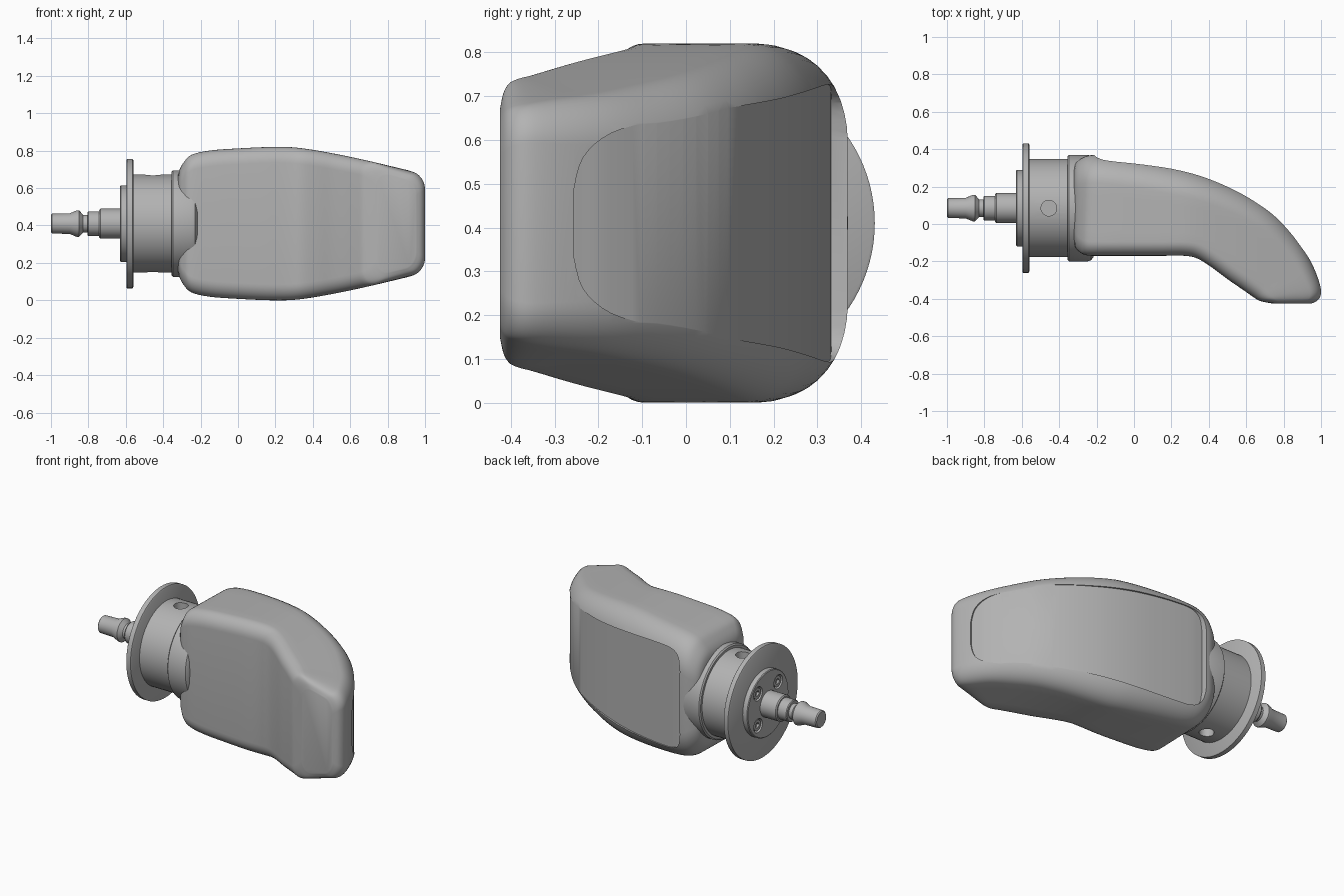
import bpy, bmesh, math
from mathutils import Vector, Matrix

if "Cube" in bpy.data.objects:
    bpy.data.objects.remove(bpy.data.objects["Cube"], do_unlink=True)

AXIS_Y, MID_Z = 0.085, 0.41

grey = bpy.data.materials.new("plain_grey")
grey.use_nodes = True
grey.diffuse_color = (0.45, 0.45, 0.45, 1)
grey.node_tree.nodes["Principled BSDF"].inputs["Base Color"].default_value = (0.45, 0.45, 0.45, 1)


def finish(name, bm):
    bmesh.ops.remove_doubles(bm, verts=bm.verts, dist=1e-5)
    bmesh.ops.recalc_face_normals(bm, faces=bm.faces)
    mesh = bpy.data.meshes.new(name)
    bm.to_mesh(mesh)
    bm.free()
    obj = bpy.data.objects.new(name, mesh)
    bpy.context.collection.objects.link(obj)
    mesh.materials.append(grey)
    return obj


def shade(obj, angle=35):
    bpy.ops.object.select_all(action='DESELECT')
    obj.select_set(True)
    bpy.context.view_layer.objects.active = obj
    bpy.ops.object.shade_smooth_by_angle(angle=math.radians(angle))


def cut(obj, cutter):
    mod = obj.modifiers.new("cut", 'BOOLEAN')
    mod.operation, mod.solver, mod.object = 'DIFFERENCE', 'EXACT', cutter
    bpy.context.view_layer.objects.active = obj
    bpy.ops.object.modifier_apply(modifier=mod.name)
    bpy.data.objects.remove(cutter, do_unlink=True)


def smooth(points, n):
    """Catmull-Rom curve through points of any dimension."""
    pts = [points[0]] + list(points) + [points[-1]]
    out = []
    for a, b, c, d in zip(pts, pts[1:], pts[2:], pts[3:]):
        for k in range(n):
            t = k / n
            out.append([q + 0.5 * t * (r - p + t * (2*p - 5*q + 4*r - s + t * (3*(q - r) + s - p)))
                        for p, q, r, s in zip(a, b, c, d)])
    return out + [list(points[-1])]


def loft(name, rings):
    bm = bmesh.new()
    rows = [[bm.verts.new(p) for p in ring] for ring in rings]
    for a, b in zip(rows, rows[1:]):
        for i in range(len(a)):
            j = (i + 1) % len(a)
            bm.faces.new((a[i], a[j], b[j], b[i]))
    bm.faces.new(rows[0])
    bm.faces.new(rows[-1])
    return finish(name, bm)


def revolve(name, profile, segs=64):
    """Closed solid turned about the long axis; profile is (x, radius)."""
    def ring(x, r):
        return [(x, AXIS_Y + r * math.cos(math.tau * i / segs),
                 MID_Z + r * math.sin(math.tau * i / segs)) for i in range(segs)]
    return loft(name, [ring(x, r) for x, r in profile])


def cylinder(name, centre, radius, depth, along_x=False, segs=32):
    bm = bmesh.new()
    mat = Matrix.Translation(centre)
    if along_x:
        mat = mat @ Matrix.Rotation(math.pi / 2, 4, 'Y')
    bmesh.ops.create_cone(bm, cap_ends=True, segments=segs, radius1=radius,
                          radius2=radius, depth=depth, matrix=mat)
    return finish(name, bm)


# Body: paired front and back outline points, rim drop, back fillet depth
stations = [
    (-.325, -.06, -.325, .27, .15, .10), (-.315, -.12, -.315, .32, .09, .12),
    (-.29, -.15, -.28, .352, .045, .14), (-.25, -.168, -.23, .368, .012, .15),
    (-.15, -.17, -.15, .366, 0, .15), (0, -.17, .02, .345, 0, .15),
    (.15, -.17, .2, .312, 0, .15), (.27, -.17, .35, .27, 0, .14),
    (.34, -.185, .48, .22, 0, .13), (.42, -.235, .62, .15, 0, .12),
    (.5, -.295, .75, .06, 0, .11), (.58, -.35, .86, -.06, 0, .10),
    (.63, -.385, .93, -.17, 0, .08), (.66, -.405, .98, -.28, 0, .07),
    (.68, -.413, 1.0, -.36, .005, .06), (.71, -.42, .985, -.405, .02, .06),
    (.74, -.425, .95, -.425, .05, .06)]
heights = smooth([(-.4, .36), (-.2, .386), (0, .402), (.2, .41), (.35, .402),
                  (.6, .357), (.9, .287), (1.05, .25)], 6)


def half_height(x):
    for (x0, h0), (x1, h1) in zip(heights, heights[1:]):
        if x <= x1:
            return h0 + (h1 - h0) * (x - x0) / (x1 - x0)
    return heights[-1][1]


def section(fx, fy, bx, by, drop, rb):
    front, back = Vector((fx, fy)), Vector((bx, by))
    width = (back - front).length
    rf = min(.075, .35 * width)
    half = []
    for k in range(9):  # front fillet
        a = k / 8 * math.pi / 2
        half.append((rf * (1 - math.cos(a)), .085 * (1 - math.sin(a))))
    for k in range(1, 5):  # crown
        half.append((rf + (width - rf - rb) * k / 5, 0))
    for k in range(11):  # back fillet
        a = k / 10 * math.pi / 2
        half.append((width - rb * (1 - math.sin(a)), rb * 1.25 * (1 - math.cos(a))))
    top, bottom = [], []
    for t, d in half:
        p = front.lerp(back, t / width)
        h = half_height(p.x) - drop - d
        top.append((p.x, p.y, MID_Z + h))
        bottom.append((p.x, p.y, MID_Z - h))
    return top + bottom[::-1]


body = loft("body", [section(*s) for s in smooth(stations, 4)])

# Recessed panel on the curved back: outline point, depth, half height
panel = smooth([(-.215, .367, .035, .20), (-.195, .367, .035, .275), (-.13, .364, .035, .312),
                (.02, .345, .032, .316), (.2, .312, .027, .308), (.35, .27, .022, .296),
                (.48, .22, .018, .283), (.62, .15, .015, .27), (.75, .06, .012, .255),
                (.86, -.06, .010, .235), (.93, -.17, .008, .205),
                (.96, -.235, .007, .15), (.969, -.258, .006, .07)], 4)
rings = []
for i, (x, y, depth, half) in enumerate(panel):
    a, b = panel[max(i - 1, 0)], panel[min(i + 1, len(panel) - 1)]
    out = Vector((a[1] - b[1], b[0] - a[0])).normalized()
    inner, outer = Vector((x, y)) - out * depth, Vector((x, y)) + out * .08
    rings.append([(p.x, p.y, MID_Z + s * half) for p, s in
                  ((inner, 1), (outer, 1), (outer, -1), (inner, -1))])
cut(body, loft("panel_cutter", rings))
shade(body)

# Collar with rounded ends
shade(revolve("collar", [(-.355, .25), (-.355, .277), (-.348, .285), (-.25, .285),
                         (-.23, .279), (-.217, .262), (-.212, .23)]))

# Barrel with a radial hole above and below
barrel = revolve("barrel", [(-.57, .262), (-.55, .262), (-.545, .262), (-.34, .262)])
for side in (1, -1):
    cut(barrel, cylinder("hole_cutter", (-.455, AXIS_Y, MID_Z + side * .25), .042, .14))
shade(barrel)

# Flange
shade(revolve("flange", [(-.597, .34), (-.593, .346), (-.564, .346), (-.56, .34)], 96))

# Mounting disc with counterbored socket screws
disc = revolve("mounting_disc", [(-.63, .2), (-.626, .205), (-.59, .205)])
for sy in (1, -1):
    for sz in (1, -1):
        y, z = AXIS_Y + sy * .1, MID_Z + sz * .1
        cut(disc, cylinder("counterbore_cutter", (-.63, y, z), .043, .05, True))
        screw = cylinder("screw", (-.612, y, z), .034, .026, True)
        cut(screw, cylinder("socket_cutter", (-.625, y, z), .019, .03, True, 6))
        shade(screw)
shade(disc)

# Barbed stem
shade(revolve("stem", [(-1, .047), (-.994, .053), (-.9, .055), (-.862, .071), (-.85, .071),
                       (-.828, .047), (-.805, .047), (-.805, .062), (-.8, .066), (-.742, .066),
                       (-.742, .074), (-.736, .08), (-.61, .08)], 48), 25)
